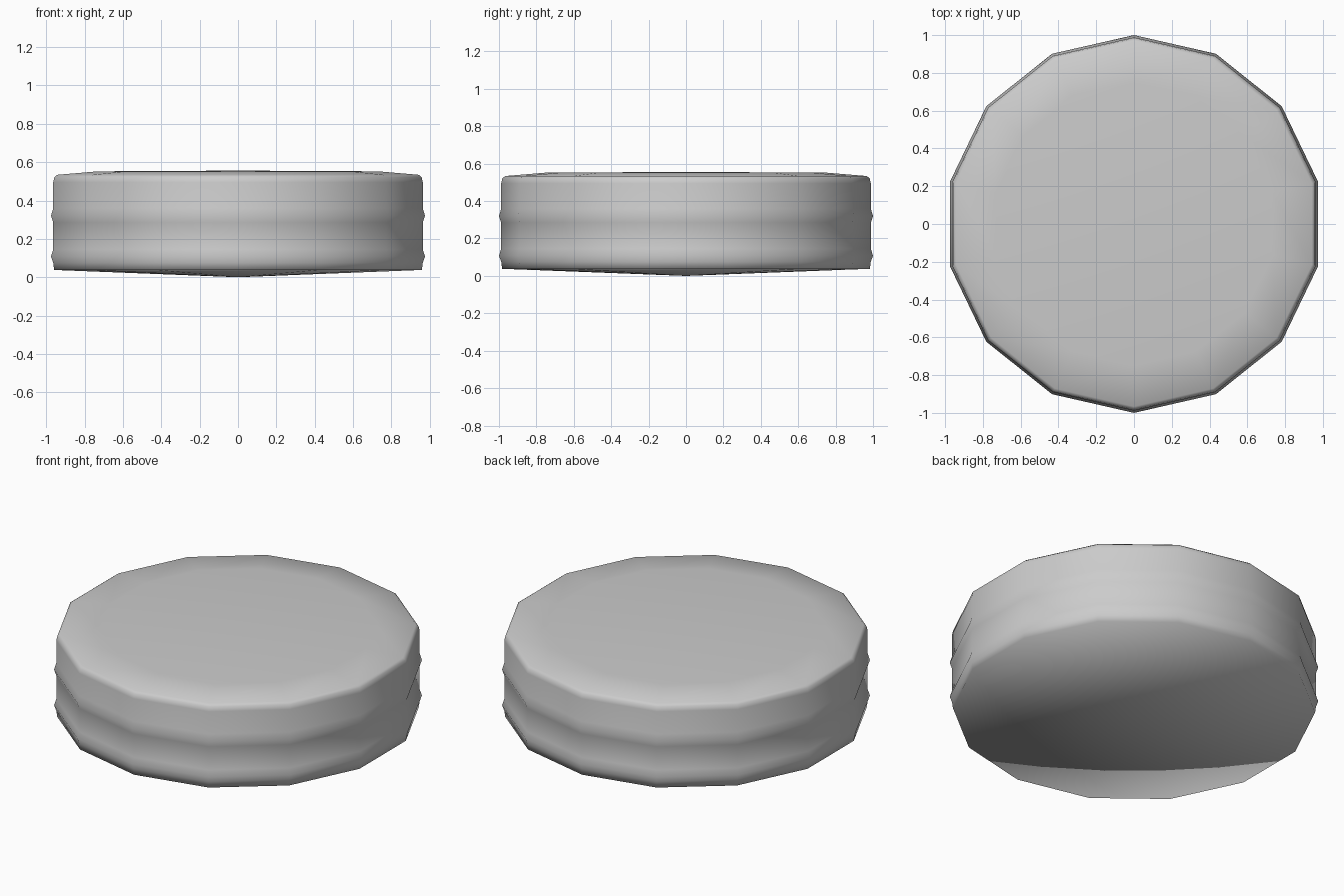
import bpy, bmesh, math

cube = bpy.data.objects.get("Cube")
if cube:
    bpy.data.objects.remove(cube, do_unlink=True)

SIDES = 14

# Half profile (radius, height), from the bottom centre to the top centre
profile = [
    (0.0, 0.0), (0.983, 0.038),                     # shallow cone underside
    (0.988, 0.075), (1.0, 0.108), (0.988, 0.145),   # lower ridge
    (0.988, 0.285), (1.0, 0.32), (0.988, 0.36),     # upper ridge
    (0.988, 0.495), (0.982, 0.522), (0.966, 0.534), # rounded rim
    (0.75, 0.552), (0.0, 0.556),                    # slightly domed top
]

# Plain grey material
grey = bpy.data.materials.new("plain grey")
grey.use_nodes = True
colour = (0.6, 0.6, 0.6, 1)
grey.diffuse_color = colour
grey.node_tree.nodes["Principled BSDF"].inputs["Base Color"].default_value = colour

# Ridged round body, turned from the profile with corners on the y axis
bm = bmesh.new()
verts = [bm.verts.new((0, r, z)) for r, z in profile]
edges = [bm.edges.new(pair) for pair in zip(verts, verts[1:])]
bmesh.ops.spin(bm, geom=verts + edges, cent=(0, 0, 0), axis=(0, 0, 1),
               angle=math.tau, steps=SIDES, use_merge=True)
bmesh.ops.remove_doubles(bm, verts=bm.verts, dist=0.0005)
bmesh.ops.recalc_face_normals(bm, faces=bm.faces)
for face in bm.faces:
    face.smooth = True

mesh = bpy.data.meshes.new("ridged_disc")
bm.to_mesh(mesh)
bm.free()
mesh.materials.append(grey)
disc = bpy.data.objects.new("ridged_disc", mesh)
bpy.context.collection.objects.link(disc)
